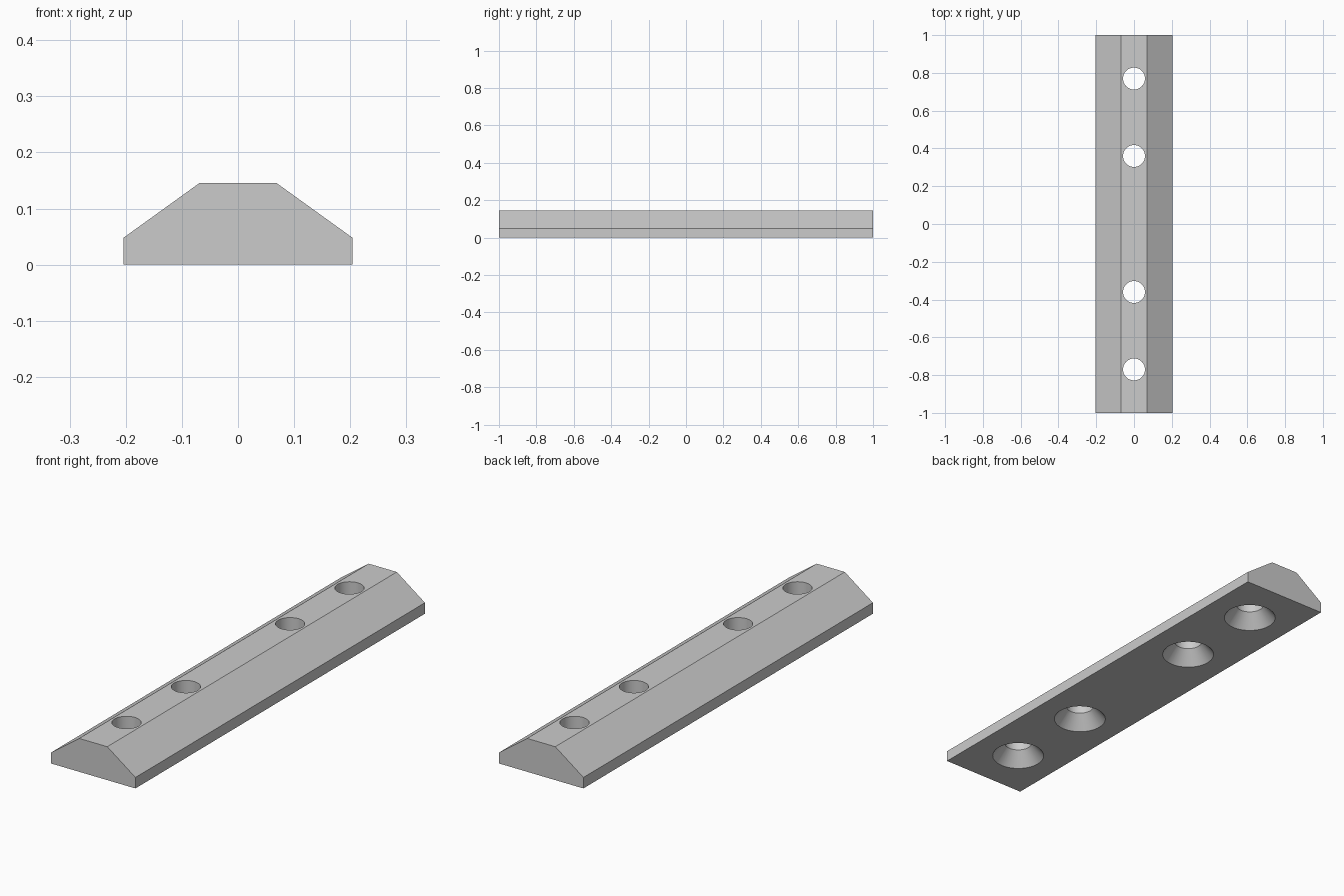
import bpy
import bmesh
from math import cos, sin, tau

cube = bpy.data.objects.get("Cube")
if cube:
    bpy.data.objects.remove(cube, do_unlink=True)

grey = bpy.data.materials.new("light grey")
grey.use_nodes = True
colour = (0.6, 0.6, 0.6, 1)
grey.diffuse_color = colour
grey.node_tree.nodes["Principled BSDF"].inputs["Base Color"].default_value = colour


def make_object(name, bm):
    bmesh.ops.recalc_face_normals(bm, faces=bm.faces[:])
    mesh = bpy.data.meshes.new(name)
    bm.to_mesh(mesh)
    bm.free()
    mesh.materials.append(grey)
    obj = bpy.data.objects.new(name, mesh)
    bpy.context.collection.objects.link(obj)
    return obj


# Bar: chamfered cross-section extruded along its length
half = [(0.204, 0), (0.204, 0.048), (0.068, 0.146)]
outline = half + [(-x, z) for x, z in reversed(half)]
bm = bmesh.new()
end = bm.faces.new([bm.verts.new((x, -1, z)) for x, z in outline])
extruded = bmesh.ops.extrude_face_region(bm, geom=[end])["geom"]
bmesh.ops.translate(bm, vec=(0, 2, 0),
                    verts=[v for v in extruded if isinstance(v, bmesh.types.BMVert)])
bar = make_object("chamfered_bar", bm)

# Hole cutters: straight bore opening into a cone at the underside
SIDES = 48
SLOPE = (0.109 - 0.058) / 0.062
profile = [(0.109 + 0.02 * SLOPE, -0.02), (0.058, 0.062), (0.058, 0.2)]
bm = bmesh.new()
for y in (-0.77, -0.36, 0.36, 0.77):
    rings = [[bm.verts.new((r * cos(tau * i / SIDES), y + r * sin(tau * i / SIDES), z))
              for i in range(SIDES)] for r, z in profile]
    bm.faces.new(rings[0])
    bm.faces.new(rings[-1])
    for low, high in zip(rings, rings[1:]):
        for i in range(SIDES):
            j = (i + 1) % SIDES
            bm.faces.new((low[i], low[j], high[j], high[i]))
cutter = make_object("hole_cutters", bm)
cutter.hide_render = True

# Cut the holes, then drop the cutter
cut = bar.modifiers.new("countersunk holes", "BOOLEAN")
cut.operation = "DIFFERENCE"
cut.solver = "EXACT"
cut.object = cutter
bpy.context.view_layer.objects.active = bar
bar.select_set(True)
bpy.ops.object.modifier_apply(modifier=cut.name)
bpy.data.objects.remove(cutter, do_unlink=True)

# Smooth bores with crisp edges
bpy.ops.object.shade_smooth_by_angle(angle=0.5)
